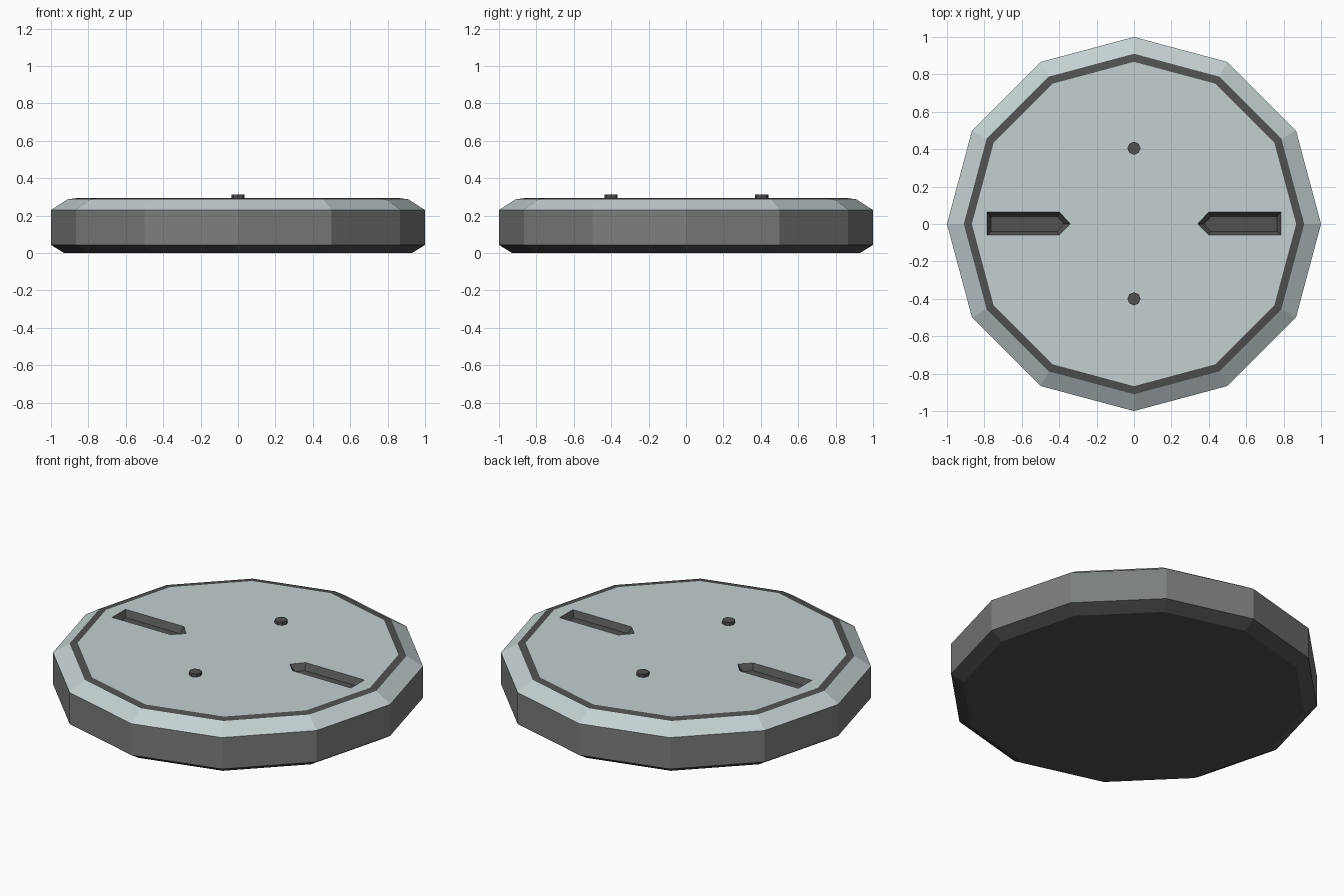
import bpy, bmesh, math

if "Cube" in bpy.data.objects:
    bpy.data.objects.remove(bpy.data.objects["Cube"])


def material(name, rgb):
    m = bpy.data.materials.new(name)
    m.diffuse_color = (*rgb, 1)
    m.use_nodes = True
    m.node_tree.nodes["Principled BSDF"].inputs["Base Color"].default_value = m.diffuse_color
    return m


LIGHT = material("pale grey", (0.55, 0.63, 0.64))
SIDE = material("mid grey", (0.195, 0.21, 0.205))
DARK = material("dark grey", (0.084, 0.082, 0.082))


def finish(name, bm, mats):
    bmesh.ops.recalc_face_normals(bm, faces=bm.faces)
    me = bpy.data.meshes.new(name)
    bm.to_mesh(me)
    bm.free()
    for m in mats:
        me.materials.append(m)
    ob = bpy.data.objects.new(name, me)
    bpy.context.collection.objects.link(ob)
    return ob


def loop(bm, pts, z):
    return [bm.verts.new((x, y, z)) for x, y in pts]


def bridge(bm, a, b, mat):
    n = len(a)
    for i in range(n):
        f = bm.faces.new((a[i], a[(i + 1) % n], b[(i + 1) % n], b[i]))
        f.material_index = mat


def ngon(r, n):
    return [(r * math.cos(2 * math.pi * i / n), r * math.sin(2 * math.pi * i / n)) for i in range(n)]


# twelve-sided disc: (radius, height, material of the band below)
bm = bmesh.new()
profile = [(0.93, 0, 2), (1, 0.043, 2), (1, 0.23, 1), (0.91, 0.287, 0), (0.867, 0.293, 2)]
prev = None
for r, z, mat in profile:
    ring = loop(bm, ngon(r, 12), z)
    if prev:
        bridge(bm, prev, ring, mat)
    else:
        bm.faces.new(ring).material_index = mat
    prev = ring

# recessed pointed slots, mirrored left and right
TOP = 0.293
rims = [prev]
for s in (-1, 1):
    rim = [(s * x, y) for x, y in ((0.34, 0), (0.40, 0.065), (0.785, 0.065), (0.785, -0.06), (0.40, -0.06))]
    floor = [(s * x, y) for x, y in ((0.375, 0), (0.41, 0.04), (0.765, 0.04), (0.765, -0.04), (0.41, -0.04))]
    a, b = loop(bm, rim, TOP), loop(bm, floor, TOP - 0.035)
    bridge(bm, a, b, 2)
    bm.faces.new(b).material_index = 2
    rims.append(a)

# top plate filled around the slots
edges = [bm.edges.get((r[i], r[(i + 1) % len(r)])) for r in rims for i in range(len(r))]
res = bmesh.ops.triangle_fill(bm, edges=edges, use_beauty=True, use_dissolve=False, normal=(0, 0, 1))
for g in res["geom"]:
    if isinstance(g, bmesh.types.BMFace):
        g.material_index = 0
finish("disc_body", bm, [LIGHT, SIDE, DARK])

# small pegs front and back
for name, y in (("front_peg", -0.4), ("back_peg", 0.405)):
    bm = bmesh.new()
    pts = [(px, py + y) for px, py in ngon(0.035, 8)]
    a, b = loop(bm, pts, 0.285), loop(bm, pts, 0.312)
    bridge(bm, a, b, 0)
    bm.faces.new(a)
    bm.faces.new(b)
    finish(name, bm, [DARK])
